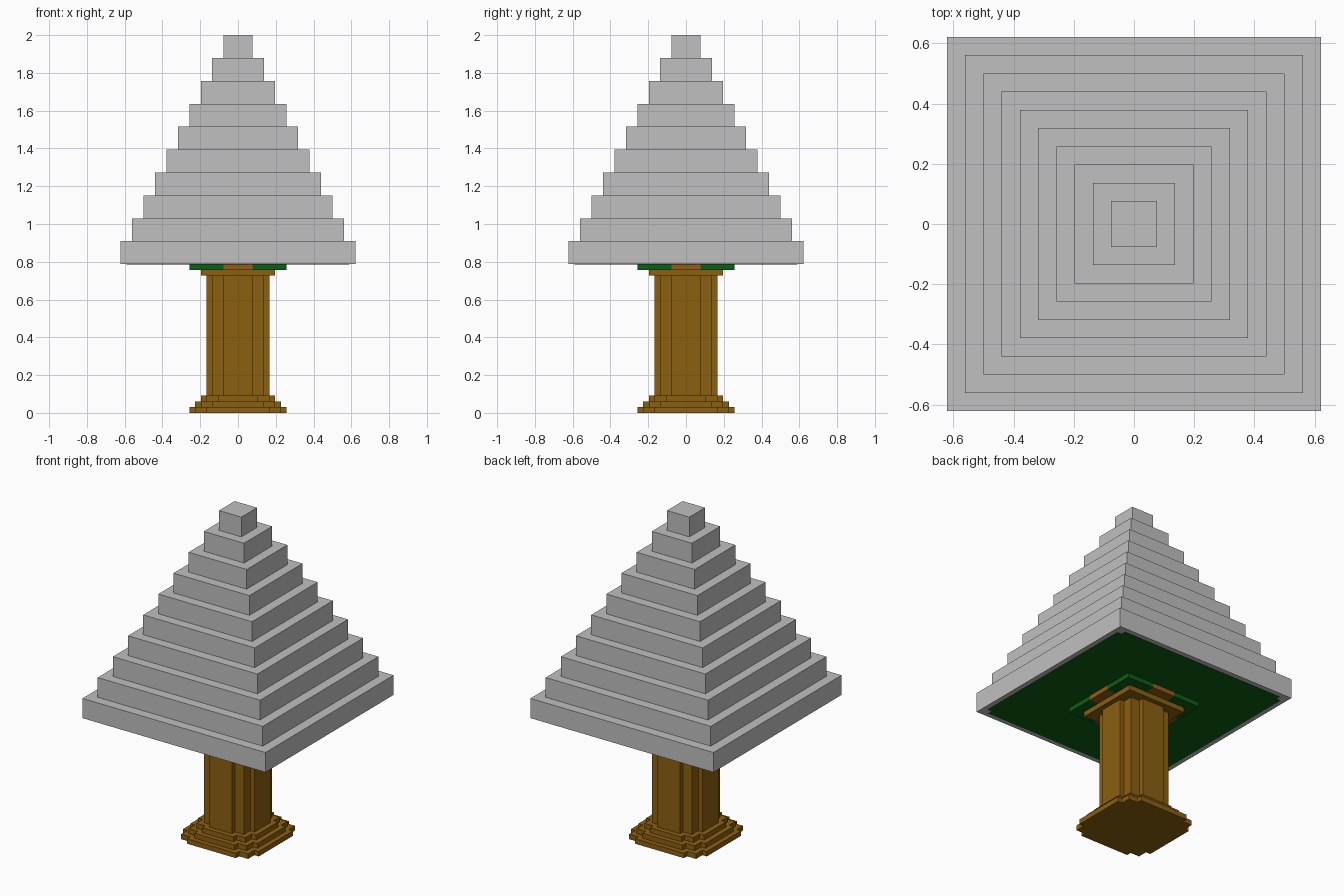
import bpy, bmesh

if "Cube" in bpy.data.objects:
    bpy.data.objects.remove(bpy.data.objects["Cube"])

U = 2 / 66  # one block unit; the tree is 66 units tall


def material(name, rgb):
    m = bpy.data.materials.new(name)
    m.diffuse_color = (*rgb, 1)
    m.use_nodes = True
    m.node_tree.nodes["Principled BSDF"].inputs["Base Color"].default_value = m.diffuse_color
    return m


GREY = material("stone grey", (0.53, 0.53, 0.53))
BROWN = material("bark brown", (0.262, 0.115, 0.005))
ORANGE = material("warm brown", (0.305, 0.107, 0.008))
GREEN = material("leaf green", (0.004, 0.110, 0.006))


def prism(name, outline, z0, z1, mat):
    """Extrude a flat outline (in units) from z0 to z1."""
    bm = bmesh.new()
    low = [bm.verts.new((x * U, y * U, z0 * U)) for x, y in outline]
    top = [bm.verts.new((x * U, y * U, z1 * U)) for x, y in outline]
    n = len(outline)
    bm.faces.new(low[::-1])
    bm.faces.new(top)
    for i in range(n):
        j = (i + 1) % n
        bm.faces.new((low[i], low[j], top[j], top[i]))
    bmesh.ops.recalc_face_normals(bm, faces=bm.faces)
    me = bpy.data.meshes.new(name)
    bm.to_mesh(me)
    bm.free()
    me.materials.append(mat)
    ob = bpy.data.objects.new(name, me)
    bpy.context.collection.objects.link(ob)
    return ob


def four_way(quarter):
    """Repeat one corner's points around the centre by quarter turns."""
    pts = []
    for _ in range(4):
        pts += quarter
        quarter = [(-y, x) for x, y in quarter]
    return pts


def square(r):
    return four_way([(r, r)])


def stepped(r, flat, inner):
    """Square of half width r with corners stepped in to 'inner'."""
    return four_way([(r, flat), (inner, flat), (inner, inner),
                     (flat, inner), (flat, r)])


# Stepped foot and column
for i, r in enumerate((8.5, 7.5, 6.5)):
    prism(f"foot_step_{i + 1}", stepped(r, r - 3, r - 1), i, i + 1, BROWN)
prism("column", stepped(5.5, 2.5, 4.5), 3, 24, BROWN)
prism("column_cap", square(6.5), 24, 25, BROWN)

# Collar: brown cross with green corner blocks
prism("collar_cross", four_way([(8.5, 2.5), (2.5, 2.5), (2.5, 8.5)]), 25, 26, ORANGE)
for sx in (-1, 1):
    for sy in (-1, 1):
        pts = [(2.5, 2.5), (8.5, 2.5), (8.5, 8.5), (2.5, 8.5)]
        prism("collar_corner", [(x * sx, y * sy) for x, y in pts], 25, 26, GREEN)

# Green underside plate with clipped corners
prism("green_underside",
      four_way([(19.5, 18.5), (18.5, 18.5), (18.5, 19.5)]), 25.93, 26.0, GREEN)

# Ten stacked tiers of the crown
for i in range(10):
    prism(f"crown_tier_{i + 1}", square(20.5 - 2 * i), 26 + 4 * i, 30 + 4 * i, GREY)
